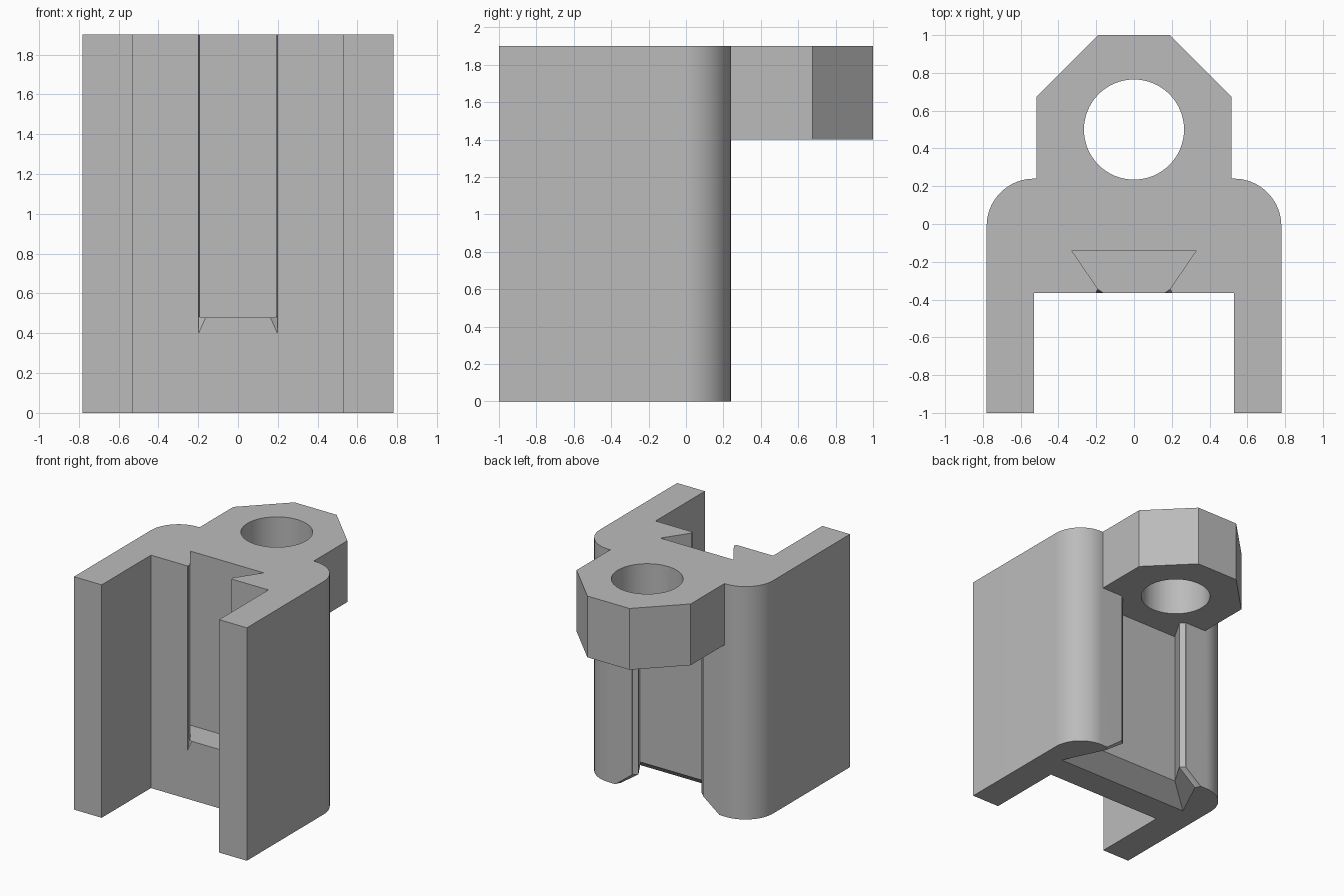
import bpy, bmesh, math

cube = bpy.data.objects.get("Cube")
if cube:
    bpy.data.objects.remove(cube, do_unlink=True)

grey = bpy.data.materials.new("plain_grey")
grey.use_nodes = True
COLOUR = (0.5, 0.5, 0.5, 1)
grey.diffuse_color = COLOUR
grey.node_tree.nodes["Principled BSDF"].inputs["Base Color"].default_value = COLOUR

HEIGHT, LUG_BASE = 1.9, 1.4
WEB_FRONT, BODY_BACK = -0.365, 0.24


def add_object(name, bm):
    bmesh.ops.recalc_face_normals(bm, faces=bm.faces)
    mesh = bpy.data.meshes.new(name)
    bm.to_mesh(mesh)
    bm.free()
    mesh.materials.append(grey)
    obj = bpy.data.objects.new(name, mesh)
    bpy.context.collection.objects.link(obj)
    return obj


def mirrored(half):
    """Close a right-hand profile with its mirror image."""
    return half + [(-x, y) for x, y in reversed(half)]


def loft(name, sections):
    """Join matching (z, profile) sections into one closed solid."""
    bm = bmesh.new()
    rings = [[bm.verts.new((x, y, z)) for x, y in p] for z, p in sections]
    bm.faces.new(rings[0])
    bm.faces.new(rings[-1])
    n = len(rings[0])
    for low, high in zip(rings, rings[1:]):
        for i in range(n):
            j = (i + 1) % n
            bm.faces.new((low[i], low[j], high[j], high[i]))
    return add_object(name, bm)


def combine(target, tool, operation):
    mod = target.modifiers.new(tool.name, "BOOLEAN")
    mod.operation, mod.solver, mod.object = operation, "EXACT", tool
    bpy.context.view_layer.objects.active = target
    bpy.ops.object.modifier_apply(modifier=mod.name)
    bpy.data.objects.remove(tool, do_unlink=True)


# Channel body: two legs, a web and rounded back corners
R = 0.25
arc = [(0.53 + R * math.cos(a), BODY_BACK - R + R * math.sin(a))
       for a in (math.pi / 2 * i / 20 for i in range(21))]
half = [(0.53, WEB_FRONT), (0.53, -1), (0.78, -1)] + arc
body = loft("bracket_body", [(0, mirrored(half)), (HEIGHT, mirrored(half))])

# Lug with bevelled corners at the upper back
lug_half = [(0.515, 0.1), (0.515, 0.675), (0.19, 1)]
lug = loft("lug", [(LUG_BASE, mirrored(lug_half)), (HEIGHT, mirrored(lug_half))])
combine(body, lug, "UNION")

# Dovetail slot in the front of the web, open at the top
slot_half = [(0.198, -0.45), (0.198, -0.355), (0.19, -0.345), (0.33, -0.14)]
slot = loft("front_slot", [(0.48, mirrored(slot_half)), (2, mirrored(slot_half))])
combine(body, slot, "DIFFERENCE")

# Small relief notches at the slot's lower corners
for side in (1, -1):
    bm = bmesh.new()
    for x, y, z in ((0.198, WEB_FRONT, 0.4), (0.198, -0.34, 0.485),
                    (0.16, WEB_FRONT, 0.485), (0.198, -0.41, 0.485)):
        bm.verts.new((side * x, y, z))
    bmesh.ops.convex_hull(bm, input=bm.verts)
    combine(body, add_object("corner_notch", bm), "DIFFERENCE")

# Dovetail recess in the back, flared at the foot and closed by the lug
foot = mirrored([(0.47, 0.35), (0.47, 0.235), (0.45, 0.195), (0.61, -0.14)])
upper = mirrored([(0.32, 0.35), (0.32, 0.235), (0.285, 0.205), (0.395, 0.02)])
recess = loft("back_recess", [(0, foot), (0.116, upper), (LUG_BASE, upper)])
combine(body, recess, "DIFFERENCE")

# Round hole through the lug
bm = bmesh.new()
bmesh.ops.create_cone(bm, cap_ends=True, segments=64, radius1=0.265,
                      radius2=0.265, depth=0.8)
bmesh.ops.translate(bm, verts=bm.verts, vec=(0, 0.5, 1.65))
combine(body, add_object("lug_hole", bm), "DIFFERENCE")

bpy.ops.object.select_all(action="DESELECT")
body.select_set(True)
bpy.context.view_layer.objects.active = body
bpy.ops.object.shade_smooth_by_angle(angle=math.radians(25))
